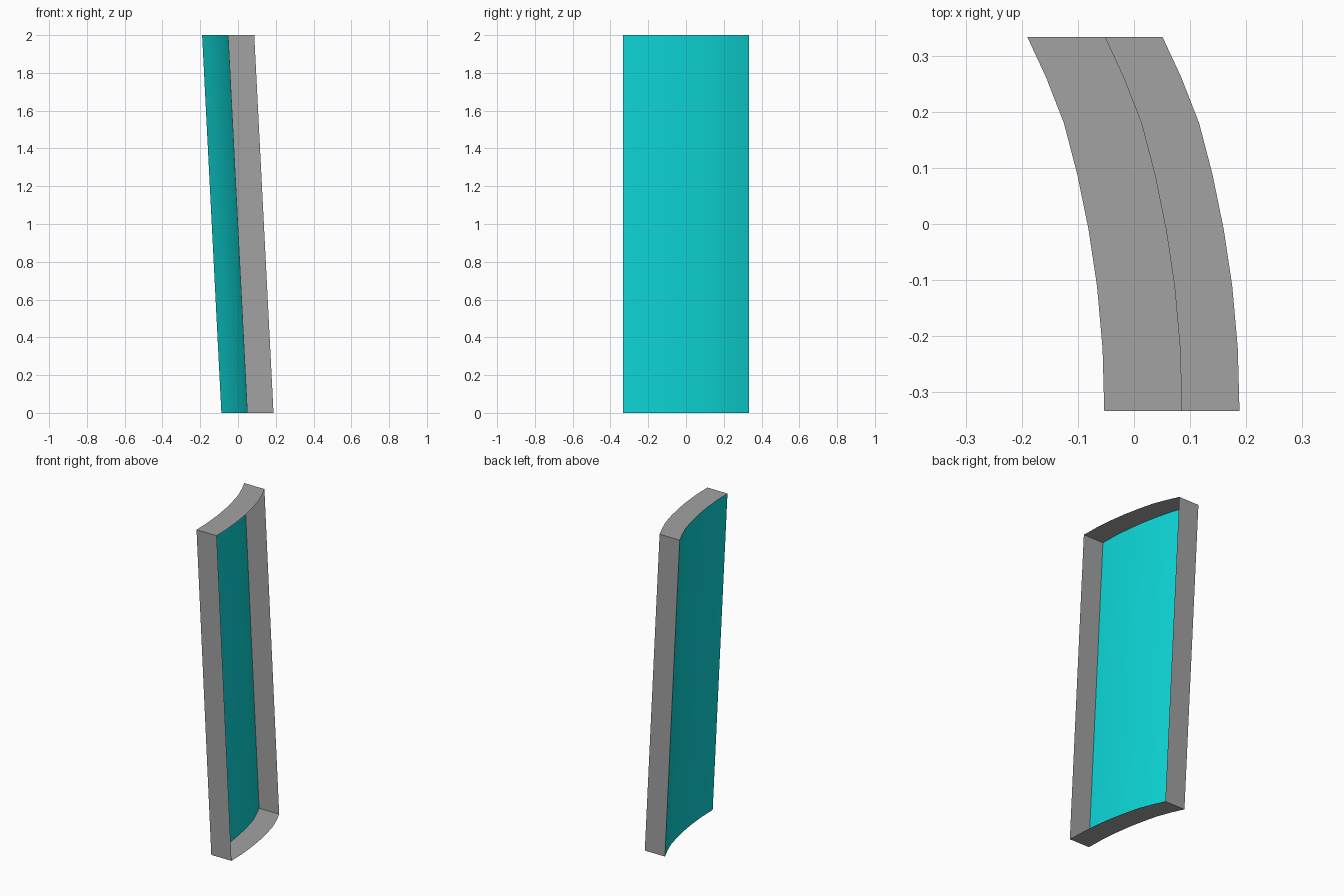
import bpy

if "Cube" in bpy.data.objects:
    bpy.data.objects.remove(bpy.data.objects["Cube"])

# Curve of the panel at mid height: (x, y), front to back
PROFILE = [(-0.002, -0.333), (-0.005, -0.222), (-0.015, -0.11), (-0.030, -0.01),
           (-0.050, 0.088), (-0.074, 0.18), (-0.106, 0.262), (-0.139, 0.333)]
LEAN = 0.051      # sideways lean above and below mid height
DEPTH = 0.139     # width of the rim
HEIGHT = 2.0


def material(name, rgb):
    m = bpy.data.materials.new(name)
    m.diffuse_color = (*rgb, 1)
    m.use_nodes = True
    m.node_tree.nodes["Principled BSDF"].inputs["Base Color"].default_value = m.diffuse_color
    return m


def point(p, z, offset=0.0):
    return (p[0] + LEAN * (1 - 2 * z / HEIGHT) + offset, p[1], z)


def make(name, quads, mat, smooth):
    """Build a sheet from quads, sharing the corners of neighbours."""
    verts, index, faces = [], {}, []
    for q in quads:
        face = []
        for v in q:
            key = tuple(round(c, 5) for c in v)
            if key not in index:
                index[key] = len(verts)
                verts.append(key)
            face.append(index[key])
        faces.append(face)
    mesh = bpy.data.meshes.new(name)
    mesh.from_pydata(verts, [], faces)
    mesh.materials.append(mat)
    for f in mesh.polygons:
        f.use_smooth = smooth
    obj = bpy.data.objects.new(name, mesh)
    bpy.context.collection.objects.link(obj)
    return obj


cyan = material("cyan", (0.004, 0.66, 0.66))
grey = material("grey", (0.36, 0.36, 0.36))
spans = list(zip(PROFILE, PROFILE[1:]))

# Curved leaning panel, a thin sheet facing -x
make("curved_panel",
     [(point(a, 0), point(a, HEIGHT), point(b, HEIGHT), point(b, 0)) for a, b in spans],
     cyan, True)

# Top and bottom rims, following the curve
for name, z in (("top_rim", HEIGHT), ("bottom_rim", 0.0)):
    quads = [(point(a, z), point(a, z, DEPTH), point(b, z, DEPTH), point(b, z)) for a, b in spans]
    if z == 0:
        quads = [q[::-1] for q in quads]
    make(name, quads, grey, False)

# Front and back end walls; the +x side stays open
for name, p in (("front_rim", PROFILE[0]), ("back_rim", PROFILE[-1])):
    quad = (point(p, 0), point(p, 0, DEPTH), point(p, HEIGHT, DEPTH), point(p, HEIGHT))
    make(name, [quad if name == "front_rim" else quad[::-1]], grey, False)
